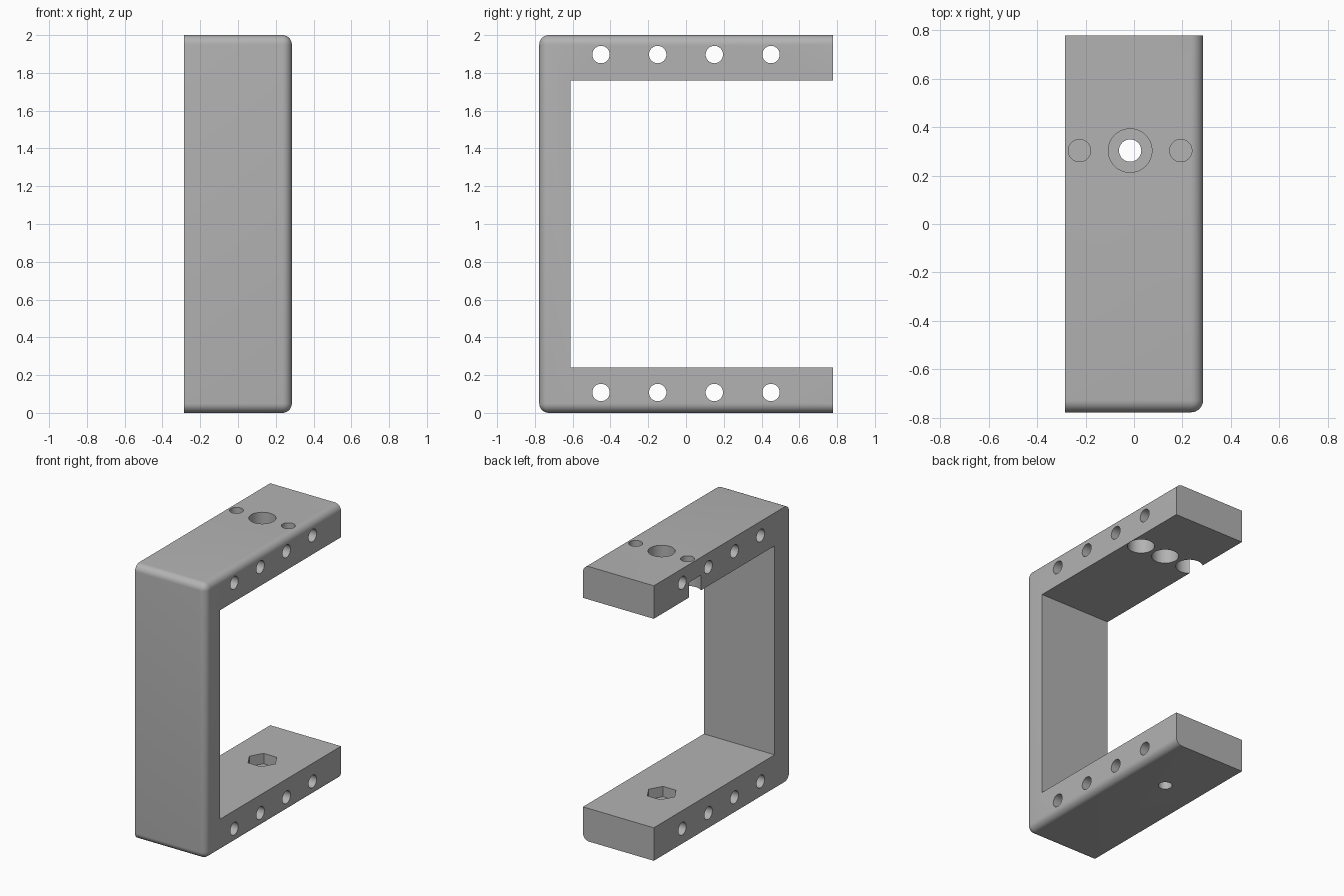
import bpy
import bmesh
import math

cube = bpy.data.objects.get("Cube")
if cube:
    bpy.data.objects.remove(cube, do_unlink=True)

HALF_X, HALF_Y, HEIGHT = 0.285, 0.777, 2.0
WALL_Y = -0.612          # inner face of the upright wall
ARM = 0.24               # arm thickness
FILLET = 0.05
BOLT_R, BORE_R, HEX_R = 0.046, 0.09, 0.104
ROW_X, ROW_Y, PITCH = -0.016, 0.303, 0.209

grey = bpy.data.materials.new("plain grey")
grey.use_nodes = True
colour = (0.45, 0.45, 0.45, 1.0)
grey.diffuse_color = colour
grey.node_tree.nodes["Principled BSDF"].inputs["Base Color"].default_value = colour

# C-shaped bracket body, extruded across x
profile = [(-HALF_Y, 0), (HALF_Y, 0), (HALF_Y, ARM), (WALL_Y, ARM),
           (WALL_Y, HEIGHT - ARM), (HALF_Y, HEIGHT - ARM),
           (HALF_Y, HEIGHT), (-HALF_Y, HEIGHT)]
bm = bmesh.new()
face = bm.faces.new([bm.verts.new((-HALF_X, y, z)) for y, z in profile])
ext = bmesh.ops.extrude_face_region(bm, geom=[face])
bmesh.ops.translate(bm, vec=(2 * HALF_X, 0, 0),
                    verts=[g for g in ext["geom"] if isinstance(g, bmesh.types.BMVert)])
bmesh.ops.recalc_face_normals(bm, faces=bm.faces)


def is_outer(edge):
    """Front corners and the outer rim of the +x side are rounded."""
    a, b = (v.co for v in edge.verts)
    mid = (a + b) / 2
    along_x = abs(a.x - b.x) > 0.1
    front = mid.y < -HALF_Y + 0.001
    cap = mid.z < 0.001 or mid.z > HEIGHT - 0.001
    if along_x:
        return front
    return mid.x > 0 and (front or cap)


bmesh.ops.bevel(bm, geom=[e for e in bm.edges if is_outer(e)], offset=FILLET,
                segments=8, profile=0.5, affect="EDGES", clamp_overlap=True)
mesh = bpy.data.meshes.new("bracket")
bm.to_mesh(mesh)
bm.free()
mesh.materials.append(grey)
bracket = bpy.data.objects.new("bracket", mesh)
bpy.context.collection.objects.link(bracket)


def drill(location, radius, depth, sides=48, axis="Z"):
    """Cut a prism-shaped hole centred on location."""
    turn = (0, math.pi / 2, 0) if axis == "X" else (0, 0, 0)
    spin = math.pi / 2 if sides == 6 else 0
    bpy.ops.mesh.primitive_cylinder_add(vertices=sides, radius=radius, depth=depth,
                                        location=location,
                                        rotation=(turn[0], turn[1], spin))
    cutter = bpy.context.object
    cutter.hide_render = True
    cutter.data.materials.append(grey)
    mod = bracket.modifiers.new("hole", "BOOLEAN")
    mod.operation = "DIFFERENCE"
    mod.solver = "EXACT"
    mod.object = cutter
    bpy.context.view_layer.objects.active = bracket
    bpy.ops.object.modifier_apply(modifier=mod.name)
    bpy.data.objects.remove(cutter, do_unlink=True)


# Cross holes through both arms
for z in (0.108, 1.897):
    for i in range(4):
        drill((0, -0.45 + 0.3 * i, z), BOLT_R, 1, axis="X")

# Upper arm: wide middle hole, flanked by bolt holes counterbored from below
drill((ROW_X, ROW_Y, HEIGHT - ARM / 2), BORE_R, 0.5)
for side in (-1, 1):
    x = ROW_X + side * PITCH
    drill((x, ROW_Y, HEIGHT - ARM / 2), BOLT_R, 0.5)
    drill((x, ROW_Y, HEIGHT - ARM), BORE_R, 0.22)

# Lower arm: bolt hole with a hexagonal nut pocket on top
drill((ROW_X, ROW_Y, ARM / 2), BOLT_R, 0.5)
drill((ROW_X, ROW_Y, ARM), HEX_R, 0.15, sides=6)

# Smooth the rounded edges, keep the rest sharp
bpy.ops.object.select_all(action="DESELECT")
bracket.select_set(True)
bpy.context.view_layer.objects.active = bracket
bpy.ops.object.shade_smooth_by_angle(angle=math.radians(30))
